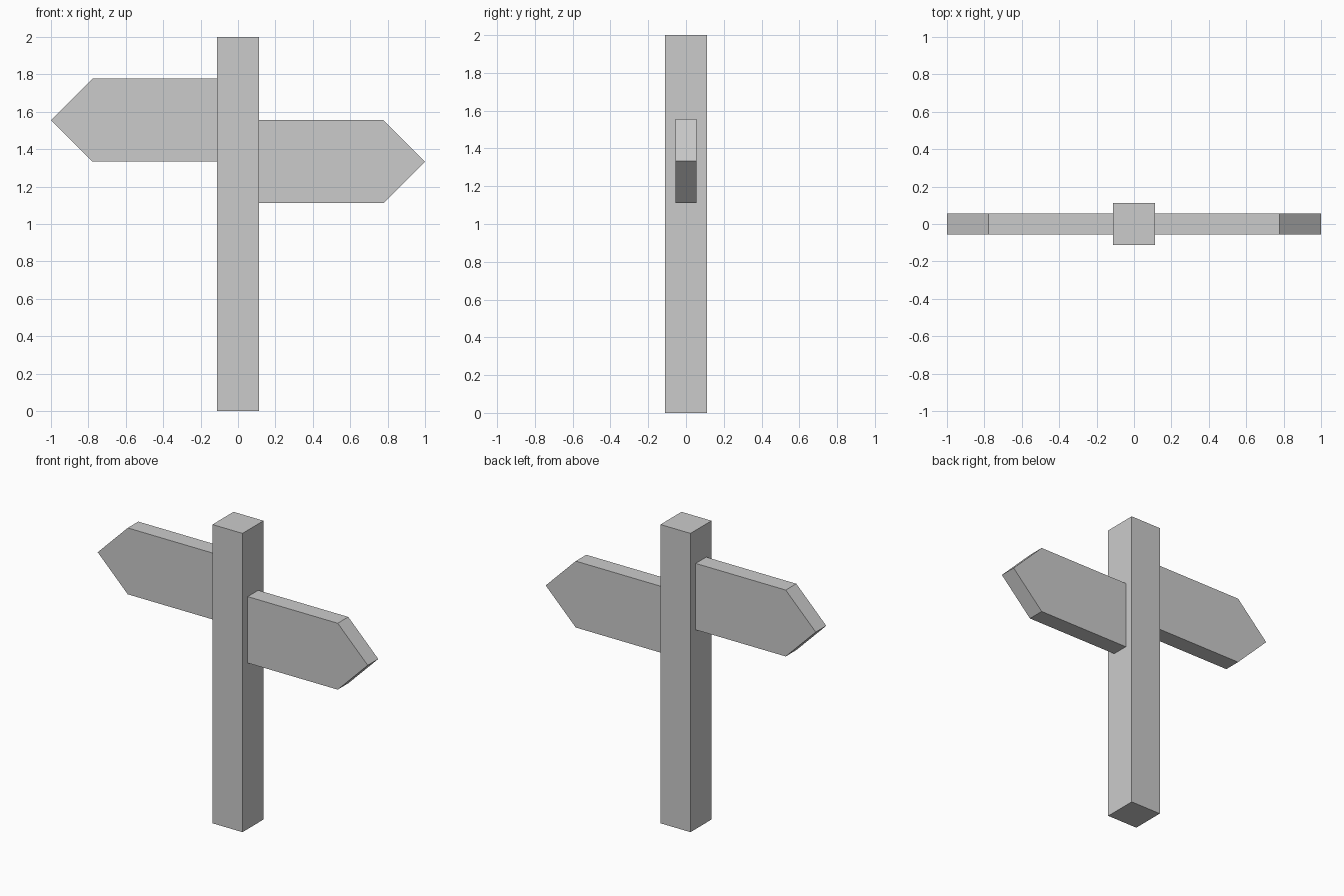
import bpy, bmesh

if "Cube" in bpy.data.objects:
    bpy.data.objects.remove(bpy.data.objects["Cube"])

U = 1 / 9  # design unit: half the post width


def extrude_profile(name, profile, depth):
    """Extrude an (x, z) outline along y, centred on y = 0."""
    bm = bmesh.new()
    face = bm.faces.new([bm.verts.new((x, -depth / 2, z)) for x, z in profile])
    ext = bmesh.ops.extrude_face_region(bm, geom=[face])
    moved = [g for g in ext["geom"] if isinstance(g, bmesh.types.BMVert)]
    bmesh.ops.translate(bm, verts=moved, vec=(0, depth, 0))
    bmesh.ops.recalc_face_normals(bm, faces=bm.faces)
    mesh = bpy.data.meshes.new(name)
    bm.to_mesh(mesh)
    bm.free()
    obj = bpy.data.objects.new(name, mesh)
    bpy.context.collection.objects.link(obj)
    return obj


# Square post
extrude_profile("post", [(-U, 0), (U, 0), (U, 2), (-U, 2)], 2 * U)


# Pointed boards butting against the sides of the post
def board(name, side, mid_z):
    outline = [(U, -2 * U), (7 * U, -2 * U), (1, 0), (7 * U, 2 * U), (U, 2 * U)]
    extrude_profile(name, [(side * x, mid_z + z) for x, z in outline], U)


board("left_arrow_board", -1, 14 * U)
board("right_arrow_board", 1, 12 * U)
